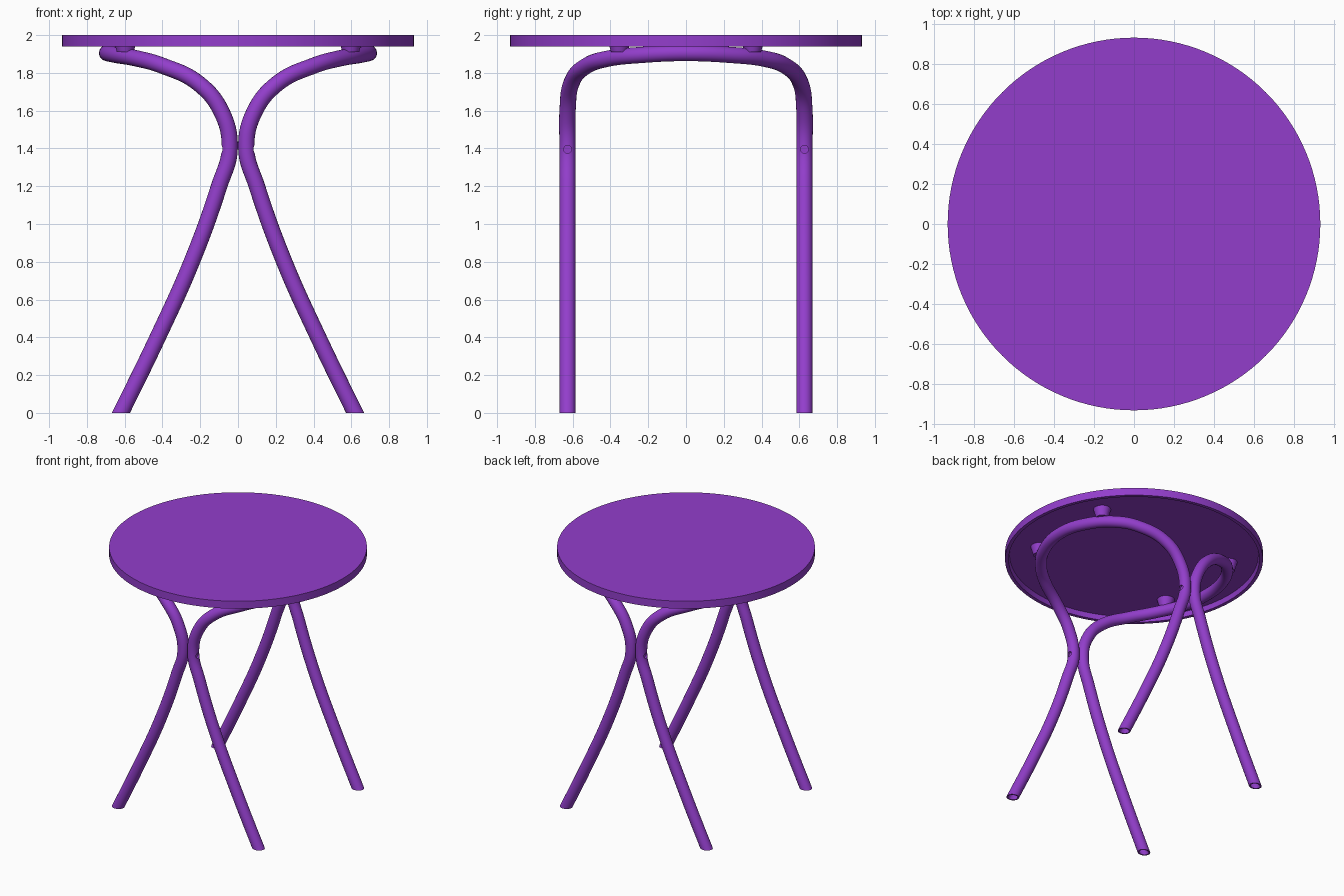
import bpy, bmesh, math
from mathutils import Vector, Matrix

default = bpy.data.objects.get("Cube")
if default:
    bpy.data.objects.remove(default, do_unlink=True)

COLOUR = (0.29, 0.048, 0.60, 1)
purple = bpy.data.materials.new("purple paint")
purple.use_nodes = True
purple.diffuse_color = COLOUR
purple.node_tree.nodes["Principled BSDF"].inputs["Base Color"].default_value = COLOUR

TUBE_R = 0.043
LEG_Y = 0.627


def add_object(name, bm):
    bmesh.ops.recalc_face_normals(bm, faces=bm.faces[:])
    mesh = bpy.data.meshes.new(name)
    bm.to_mesh(mesh)
    bm.free()
    mesh.materials.append(purple)
    obj = bpy.data.objects.new(name, mesh)
    bpy.context.collection.objects.link(obj)
    return obj


def select_only(obj):
    bpy.ops.object.select_all(action="DESELECT")
    obj.select_set(True)
    bpy.context.view_layer.objects.active = obj


def smooth(obj):
    select_only(obj)
    bpy.ops.object.shade_smooth_by_angle(angle=math.radians(35))


def cone(bm, r1, r2, depth, matrix, sides=32):
    bmesh.ops.create_cone(bm, cap_ends=True, segments=sides, radius1=r1,
                          radius2=r2, depth=depth, matrix=matrix)


# Round top with a shallow recess underneath, turned from a profile
def table_top():
    profile = [(0, 2), (0.933, 2), (0.933, 1.94), (0.907, 1.94), (0.9, 1.98), (0, 1.98)]
    bm = bmesh.new()
    verts = [bm.verts.new((r, 0, z)) for r, z in profile]
    edges = [bm.edges.new(pair) for pair in zip(verts, verts[1:])]
    bmesh.ops.spin(bm, geom=verts + edges, axis=(0, 0, 1), cent=(0, 0, 0),
                   angle=math.tau, steps=128)
    bmesh.ops.remove_doubles(bm, verts=bm.verts[:], dist=0.0001)
    smooth(add_object("table_top", bm))


# Bent tube: up one leg, round a hoop under the top, down the other leg
def tube_path():
    half = [(0.67, LEG_Y, -0.1), (0.62, LEG_Y, 0), (0.425, LEG_Y, 0.4),
            (0.245, LEG_Y, 0.8), (0.1, LEG_Y, 1.2), (0.044, LEG_Y, 1.4),
            (0.09, LEG_Y, 1.6), (0.21, 0.607, 1.745), (0.4, 0.525, 1.838),
            (0.53, 0.415, 1.875), (0.645, 0.235, 1.895)]
    back = [(x, -y, z) for x, y, z in reversed(half)]
    return half + [(0.693, 0, 1.905)] + back


def bent_tube(name, side):
    curve = bpy.data.curves.new("tube_path", "CURVE")
    curve.dimensions = "3D"
    curve.bevel_depth = TUBE_R
    curve.bevel_resolution = 8
    curve.resolution_u = 8
    spline = curve.splines.new("BEZIER")
    path = tube_path()
    spline.bezier_points.add(len(path) - 1)
    for point, (x, y, z) in zip(spline.bezier_points, path):
        point.co = (side * x, y, z)
        point.handle_left_type = point.handle_right_type = "AUTO"
    helper = bpy.data.objects.new("tube_path", curve)
    bpy.context.collection.objects.link(helper)
    graph = bpy.context.evaluated_depsgraph_get()
    swept = bpy.data.meshes.new_from_object(helper.evaluated_get(graph))
    bm = bmesh.new()
    bm.from_mesh(swept)
    bpy.data.meshes.remove(swept)
    bpy.data.objects.remove(helper)
    bmesh.ops.remove_doubles(bm, verts=bm.verts[:], dist=0.0001)

    # Feet cut level with the floor, with hollow ends
    bmesh.ops.bisect_plane(bm, geom=bm.verts[:] + bm.edges[:] + bm.faces[:],
                           plane_co=(0, 0, 0), plane_no=(0, 0, 1), clear_inner=True)
    rim = [e for e in bm.edges if e.is_boundary]
    caps = bmesh.ops.holes_fill(bm, edges=rim, sides=0)["faces"]
    bmesh.ops.recalc_face_normals(bm, faces=bm.faces[:])
    bmesh.ops.inset_individual(bm, faces=caps, thickness=0.01)
    inner = bmesh.ops.extrude_discrete_faces(bm, faces=caps)["faces"]
    for face in inner:
        bmesh.ops.translate(bm, verts=face.verts[:], vec=Vector((-side * 0.04, 0, 0.08)))
    tube = add_object(name, bm)

    # Bolt holes where the two tubes meet
    bm = bmesh.new()
    for y in (-LEG_Y, LEG_Y):
        cone(bm, 0.021, 0.021, 0.05, Matrix.Translation((side * 0.096, y, 1.395))
             @ Matrix.Rotation(math.pi / 2, 4, "Y"), 20)
    cutter = add_object("bolt_hole_cutter", bm)
    cutter.hide_render = True
    cut = tube.modifiers.new("bolt_holes", "BOOLEAN")
    cut.operation = "DIFFERENCE"
    cut.solver = "EXACT"
    cut.object = cutter
    select_only(tube)
    bpy.ops.object.modifier_apply(modifier=cut.name)
    bpy.data.objects.remove(cutter)
    smooth(tube)


# Tapered spacers between the hoops and the top
def spacers():
    for x_name, x in (("right", -0.597), ("left", 0.597)):
        for y_name, y in (("front", -0.353), ("back", 0.353)):
            bm = bmesh.new()
            cone(bm, 0.044, 0.064, 0.072, Matrix.Translation((x, y, 1.946)))
            smooth(add_object(f"{y_name}_{x_name}_spacer", bm))


table_top()
bent_tube("left_leg_tube", 1)
bent_tube("right_leg_tube", -1)
spacers()
